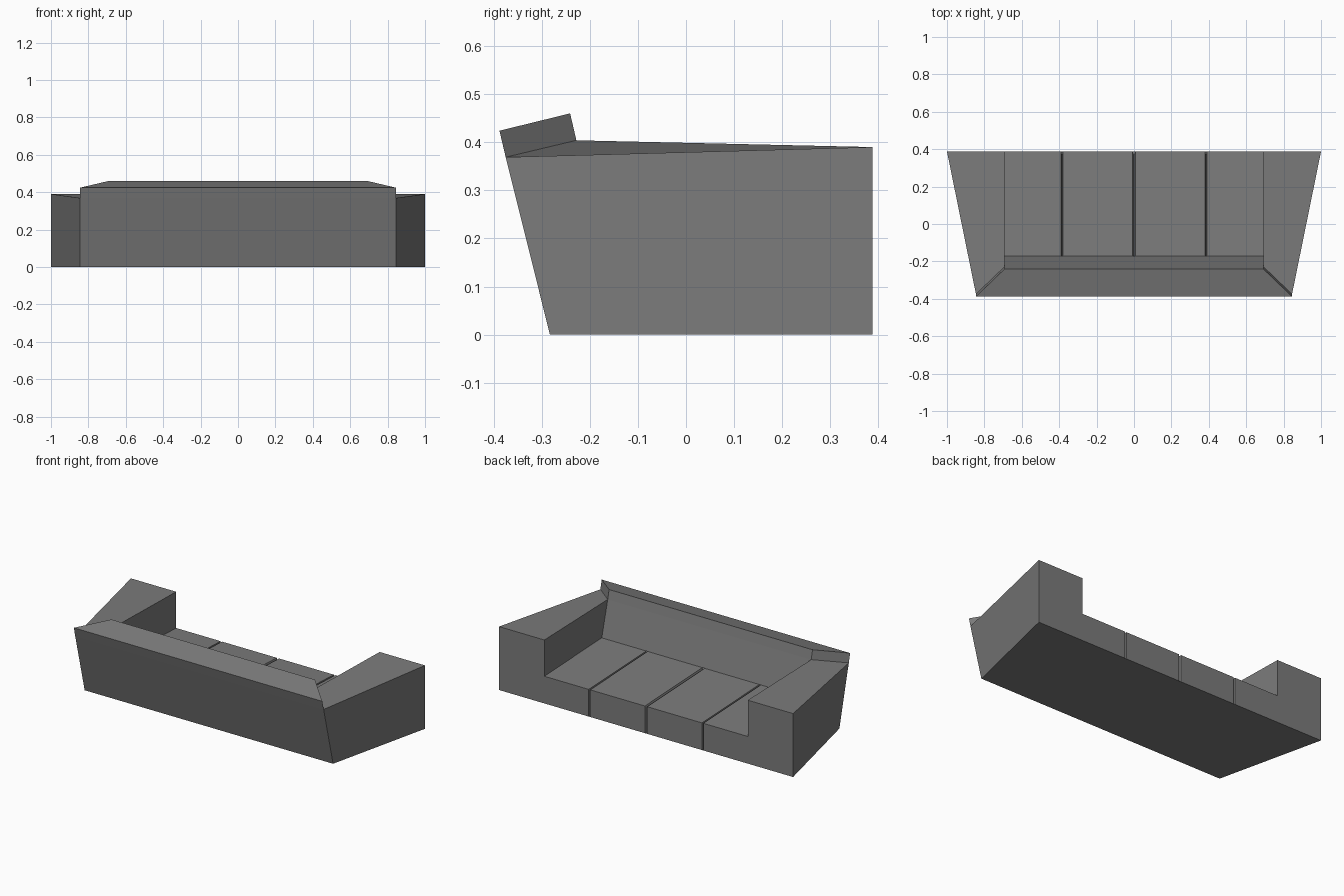
import bpy, bmesh
from mathutils import Vector

if "Cube" in bpy.data.objects:
    bpy.data.objects.remove(bpy.data.objects["Cube"])

BACK, FRONT, INNER, SEAT_Z, SEAT_BACK_Z = -0.17, 0.388, 0.692, 0.167, 0.19

charcoal = bpy.data.materials.new("charcoal_fabric")
charcoal.diffuse_color = (0.2, 0.2, 0.2, 1)
charcoal.use_nodes = True
charcoal.node_tree.nodes["Principled BSDF"].inputs["Base Color"].default_value = charcoal.diffuse_color


def finish(name, bm):
    """Turn a right-hand half into an object mirrored across x = 0."""
    mesh = bpy.data.meshes.new(name)
    bm.to_mesh(mesh)
    bm.free()
    mesh.materials.append(charcoal)
    obj = bpy.data.objects.new(name, mesh)
    bpy.context.collection.objects.link(obj)
    mirror = obj.modifiers.new("mirror", 'MIRROR')
    mirror.use_clip = True


def panels(name, faces, inside):
    """Flat panels, each facing away from a point inside the part."""
    bm = bmesh.new()
    for pts in faces:
        f = bm.faces.new([bm.verts.new(p) for p in pts])
        f.normal_update()
        if f.normal.dot(f.calc_center_median() - Vector(inside)) < 0:
            f.normal_flip()
    bmesh.ops.remove_doubles(bm, verts=bm.verts, dist=1e-5)
    finish(name, bm)


# Shared corners of the right half
foot_back = (0.845, -0.283, 0)
foot_front = (1, FRONT, 0)
arm_back = (0.845, -0.375, 0.369)
arm_front = (1, FRONT, 0.39)
arm_in_back = (INNER, -0.228, 0.404)
arm_in_front = (INNER, FRONT, 0.39)
seat_back = (INNER, BACK, SEAT_BACK_Z)
seat_front = (INNER, FRONT, SEAT_Z)
seat_foot = (INNER, FRONT, 0)
cap_out = (0.845, -0.388, 0.424)
cap_in = (INNER, -0.241, 0.46)


def strip(a, b):
    """Panel running from the edge a-b straight to the centre plane."""
    return [a, b, (0, b[1], b[2]), (0, a[1], a[2])]


# Leaning backrest with its raised, mitred top
panels("backrest", [
    strip(foot_back, arm_back),
    strip(arm_back, cap_out),
    strip(cap_out, cap_in),
    strip(cap_in, arm_in_back),
    strip(arm_in_back, seat_back),
    [arm_back, cap_out, cap_in, arm_in_back],
], (0.4, -0.27, 0.25))

# Flared armrests
panels("armrests", [
    [foot_back, foot_front, arm_front, arm_back],
    [arm_back, arm_front, arm_in_front, arm_in_back],
    [arm_in_back, arm_in_front, seat_front, seat_back],
    [arm_in_front, arm_front, foot_front, seat_foot, seat_front],
], (0.84, 0.1, 0.2))

# Flat underside
panels("underside", [
    [foot_back, foot_front, seat_foot, (0, FRONT, 0), (0, -0.283, 0)],
], (0.4, 0, 0.2))

# Seat cushions: a sloping L profile swept sideways, pinched in at each seam
bm = bmesh.new()
depth, mid, side = 0.02, 0.008, 0.005
stations = [(0, depth), (mid, 0), (0.385 - side, 0), (0.385, depth),
            (0.385 + side, 0), (INNER, 0)]
rows = [[bm.verts.new(p) for p in ((x, BACK, SEAT_BACK_Z - d),
                                   (x, FRONT - d, SEAT_Z - d),
                                   (x, FRONT - d, 0))]
        for x, d in stations]
for a, b in zip(rows, rows[1:]):
    for j in range(2):
        bm.faces.new((a[j], b[j], b[j + 1], a[j + 1]))
finish("seat_cushions", bm)
